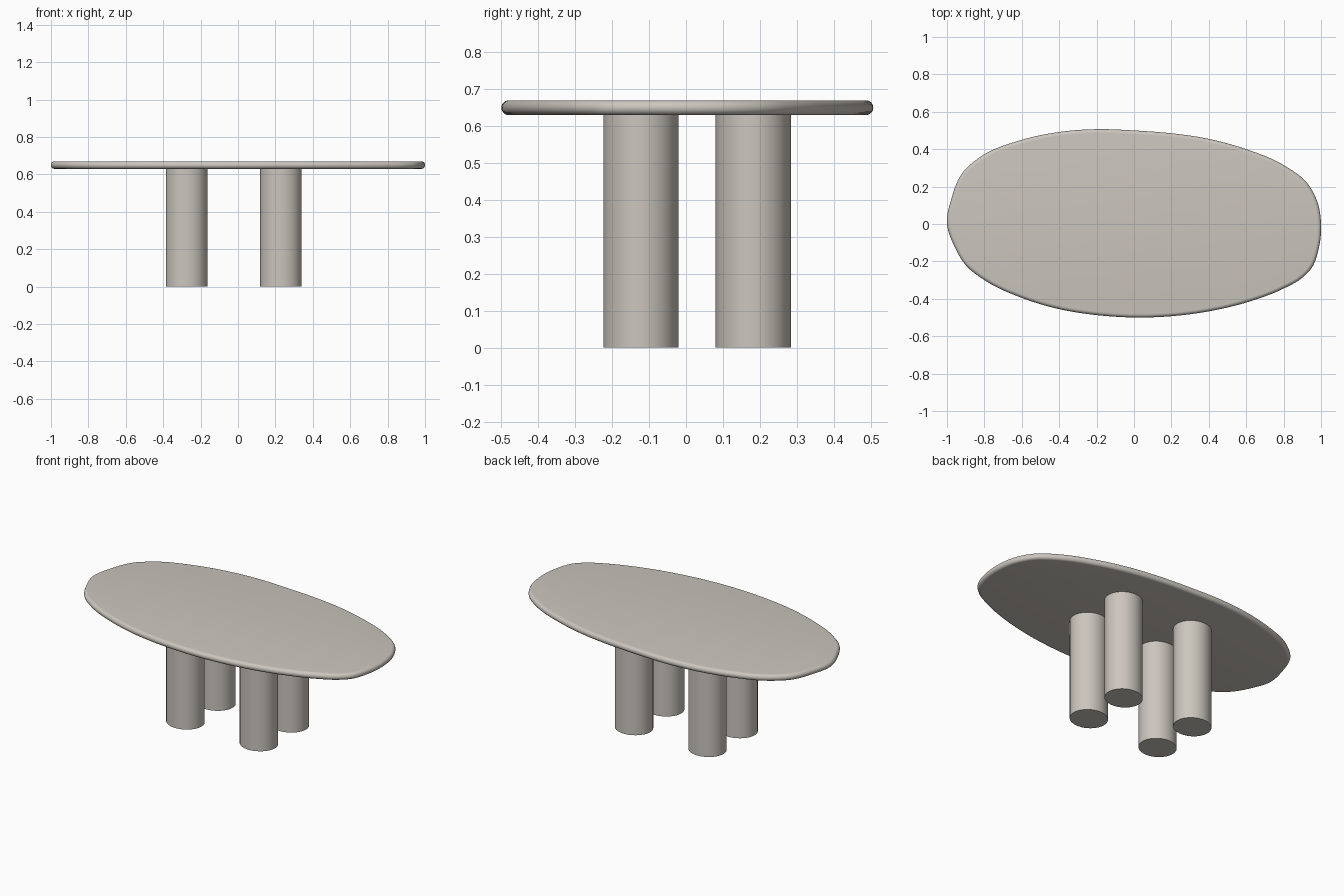
import bpy, bmesh, math
from mathutils import Vector

if "Cube" in bpy.data.objects:
    bpy.data.objects.remove(bpy.data.objects["Cube"])

stone = bpy.data.materials.new("warm grey stone")
stone.diffuse_color = (0.60, 0.56, 0.51, 1)
stone.use_nodes = True
stone.node_tree.nodes["Principled BSDF"].inputs["Base Color"].default_value = stone.diffuse_color


def add_object(name, bm, angle=40):
    bmesh.ops.recalc_face_normals(bm, faces=bm.faces[:])
    mesh = bpy.data.meshes.new(name)
    bm.to_mesh(mesh)
    bm.free()
    mesh.materials.append(stone)
    ob = bpy.data.objects.new(name, mesh)
    bpy.context.collection.objects.link(ob)
    bpy.ops.object.select_all(action='DESELECT')
    ob.select_set(True)
    bpy.context.view_layer.objects.active = ob
    bpy.ops.object.shade_smooth_by_angle(angle=math.radians(angle))
    return ob


def smooth_loop(points, steps):
    """Closed Catmull-Rom curve through the points (centripetal-like tangents)."""
    pts = [Vector(p) for p in points]
    n = len(pts)
    out = []
    for i in range(n):
        a, b, c, d = (pts[(i + k) % n] for k in (-1, 0, 1, 2))
        l0, l1, l2 = (b - a).length, (c - b).length, (d - c).length
        m1 = ((b - a) / l0 * l1 + (c - b) / l1 * l0) / (l0 + l1) * l1
        m2 = ((c - b) / l1 * l2 + (d - c) / l2 * l1) / (l1 + l2) * l1
        for s in range(steps):
            t = s / steps
            out.append(b * (2*t**3 - 3*t*t + 1) + m1 * (t**3 - 2*t*t + t)
                       + c * (3*t*t - 2*t**3) + m2 * (t**3 - t*t))
    return out


# Table top: pebble outline with a rounded rim
outline = [(-1, 0), (-0.975, 0.14), (-0.92, 0.27), (-0.82, 0.36), (-0.6, 0.45),
           (-0.4, 0.492), (-0.2, 0.507), (0, 0.5), (0.2, 0.485), (0.4, 0.455),
           (0.6, 0.4), (0.8, 0.315), (0.925, 0.22), (0.98, 0.12), (1, 0),
           (0.988, -0.13), (0.95, -0.235), (0.89, -0.295), (0.8, -0.345),
           (0.6, -0.42), (0.4, -0.467), (0.2, -0.493), (0.05, -0.5),
           (-0.2, -0.487), (-0.4, -0.455), (-0.6, -0.395), (-0.8, -0.3),
           (-0.9, -0.22), (-0.96, -0.12)]
loop = smooth_loop(outline, 6)
n = len(loop)
normals = []
for i in range(n):
    t = loop[(i + 1) % n] - loop[i - 1]
    normals.append(Vector((t.y, -t.x)).normalized())  # inward or outward
if normals[0].x < 0:  # first point is the far left, so make it point inward
    normals = [-v for v in normals]

z0, z1, r = 0.63, 0.67, 0.02
bm = bmesh.new()
rings = []
for k in range(13):
    a = -math.pi / 2 + math.pi * k / 12
    inset, z = r * (1 - math.cos(a)), (z0 + z1) / 2 + r * math.sin(a)
    rings.append([bm.verts.new((p.x + v.x * inset, p.y + v.y * inset, z))
                  for p, v in zip(loop, normals)])
for lo, hi in zip(rings, rings[1:]):
    for i in range(n):
        j = (i + 1) % n
        bm.faces.new((lo[i], lo[j], hi[j], hi[i]))
bm.faces.new(rings[0])
bm.faces.new(rings[-1])
add_object("table_top", bm)

# Four oval column legs
for xn, x in (("left", -0.275), ("right", 0.229)):
    for yn, y in (("front", -0.122), ("back", 0.182)):
        bm = bmesh.new()
        bmesh.ops.create_cone(bm, cap_ends=True, segments=64,
                              radius1=1, radius2=1, depth=0.632)
        for v in bm.verts:
            v.co = (x + v.co.x * 0.111, y + v.co.y * 0.102, v.co.z + 0.316)
        add_object(f"{yn}_{xn}_leg", bm)
